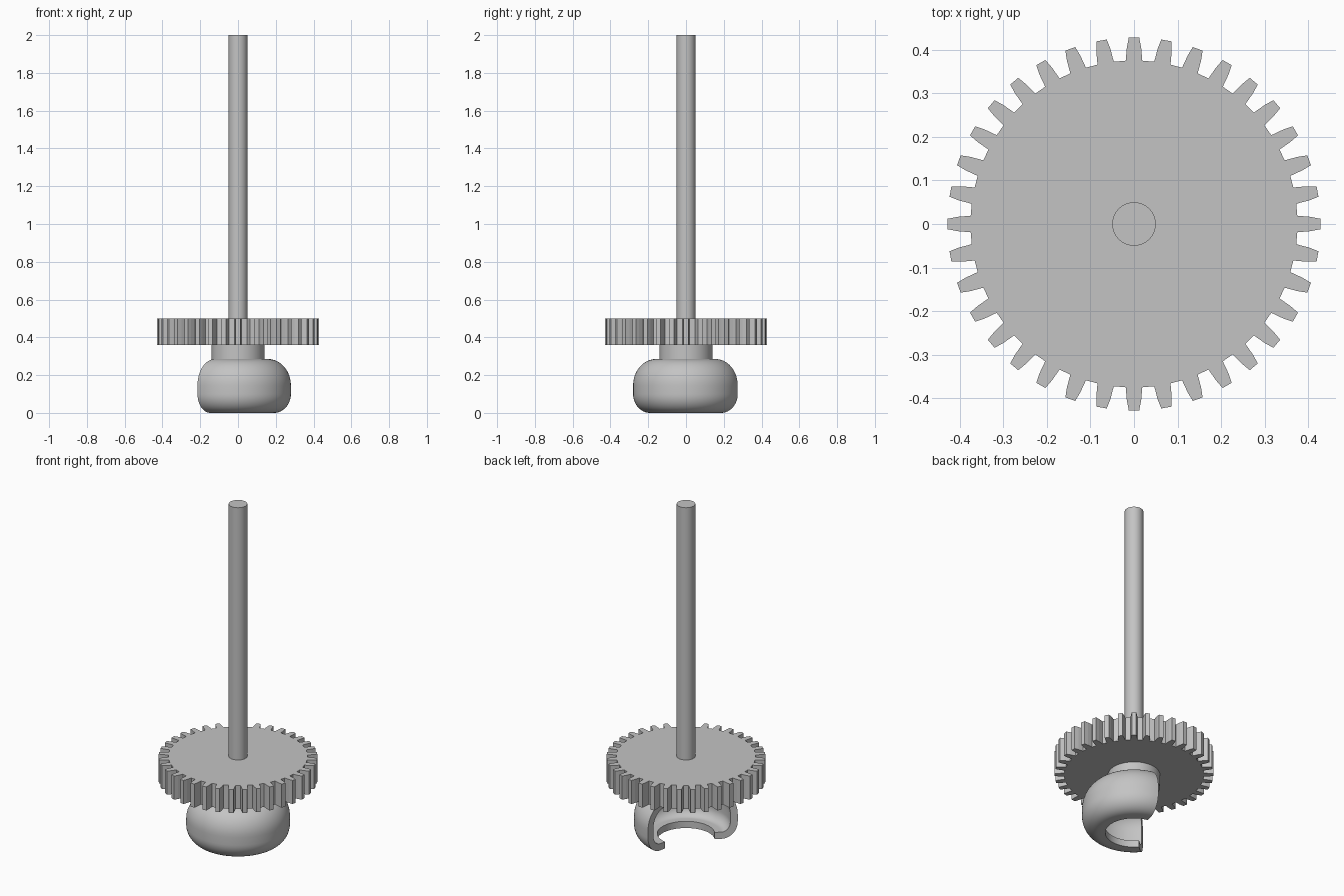
import bpy
import bmesh
import math
from mathutils import Matrix, Vector

if "Cube" in bpy.data.objects:
    bpy.data.objects.remove(bpy.data.objects["Cube"], do_unlink=True)

gray = bpy.data.materials.new("plain gray")
gray.use_nodes = True
gray.diffuse_color = (0.55, 0.55, 0.55, 1)
gray.node_tree.nodes["Principled BSDF"].inputs["Base Color"].default_value = gray.diffuse_color


def finish(bm, name, smooth=True):
    """Turn a bmesh into a named, shaded object."""
    bmesh.ops.recalc_face_normals(bm, faces=bm.faces)
    mesh = bpy.data.meshes.new(name)
    bm.to_mesh(mesh)
    bm.free()
    mesh.materials.append(gray)
    obj = bpy.data.objects.new(name, mesh)
    bpy.context.collection.objects.link(obj)
    if smooth:
        bpy.ops.object.select_all(action='DESELECT')
        obj.select_set(True)
        bpy.context.view_layer.objects.active = obj
        bpy.ops.object.shade_smooth_by_angle(angle=math.radians(30))
    return obj


def cylinder(name, radius, bottom, top):
    bm = bmesh.new()
    bmesh.ops.create_cone(bm, cap_ends=True, segments=64, radius1=radius, radius2=radius,
                          depth=top - bottom,
                          matrix=Matrix.Translation((0, 0, (bottom + top) / 2)))
    return finish(bm, name)


def arc(cx, cz, rx, rz, start, end, steps=12):
    """Elliptical arc in the radius/height plane, angles in degrees."""
    angles = [math.radians(start + (end - start) * i / steps) for i in range(steps + 1)]
    return [(cx + rx * math.cos(a), cz + rz * math.sin(a)) for a in angles]


# Shaft and collar
cylinder("shaft", 0.05, 0.45, 2.0)
cylinder("collar", 0.14, 0.28, 0.37)

# Spur gear: one tooth outline repeated around the rim, then extruded
TEETH, ROOT = 36, 0.375
half_tooth = [(ROOT, 0.019), (0.405, 0.0165), (0.428, 0.012)]
tooth = [(r, -w) for r, w in half_tooth] + [(r, w) for r, w in reversed(half_tooth)]
bm = bmesh.new()
outline = []
for i in range(TEETH):
    turn = Matrix.Rotation(math.tau * i / TEETH, 3, 'Z')
    outline += [bm.verts.new(turn @ Vector((x, y, 0.36))) for x, y in tooth]
face = bm.faces.new(outline)
extruded = bmesh.ops.extrude_face_region(bm, geom=[face], use_keep_orig=True)
bmesh.ops.translate(bm, vec=(0, 0, 0.14),
                    verts=[v for v in extruded["geom"] if isinstance(v, bmesh.types.BMVert)])
finish(bm, "gear", smooth=False)

# Rounded hollow cup: a C-shaped section swept part of the way round
START, END = -140, 78
section = [(0.155, 0)]
section += arc(0.19, 0.10, 0.09, 0.10, -90, 0)
section += arc(0.16, 0.145, 0.12, 0.14, 0, 90)
section += [(0, 0.285), (0, 0.245)]
section += arc(0.16, 0.145, 0.08, 0.10, 90, 0)
section += arc(0.19, 0.10, 0.05, 0.06, 0, -90)
section += [(0.155, 0.04)]
bm = bmesh.new()
turn = Matrix.Rotation(math.radians(START), 3, 'Z')
face = bm.faces.new([bm.verts.new(turn @ Vector((r, 0, z))) for r, z in section])
bmesh.ops.spin(bm, geom=[face] + face.edges[:] + face.verts[:], cent=(0, 0, 0),
               axis=(0, 0, 1), angle=math.radians(END - START), steps=56,
               use_duplicate=False)
bmesh.ops.remove_doubles(bm, verts=bm.verts, dist=0.0001)
# Close the starting end if the sweep left it open
rim = [e for e in bm.edges if e.is_boundary]
if rim:
    bmesh.ops.holes_fill(bm, edges=rim, sides=0)
finish(bm, "cup")
